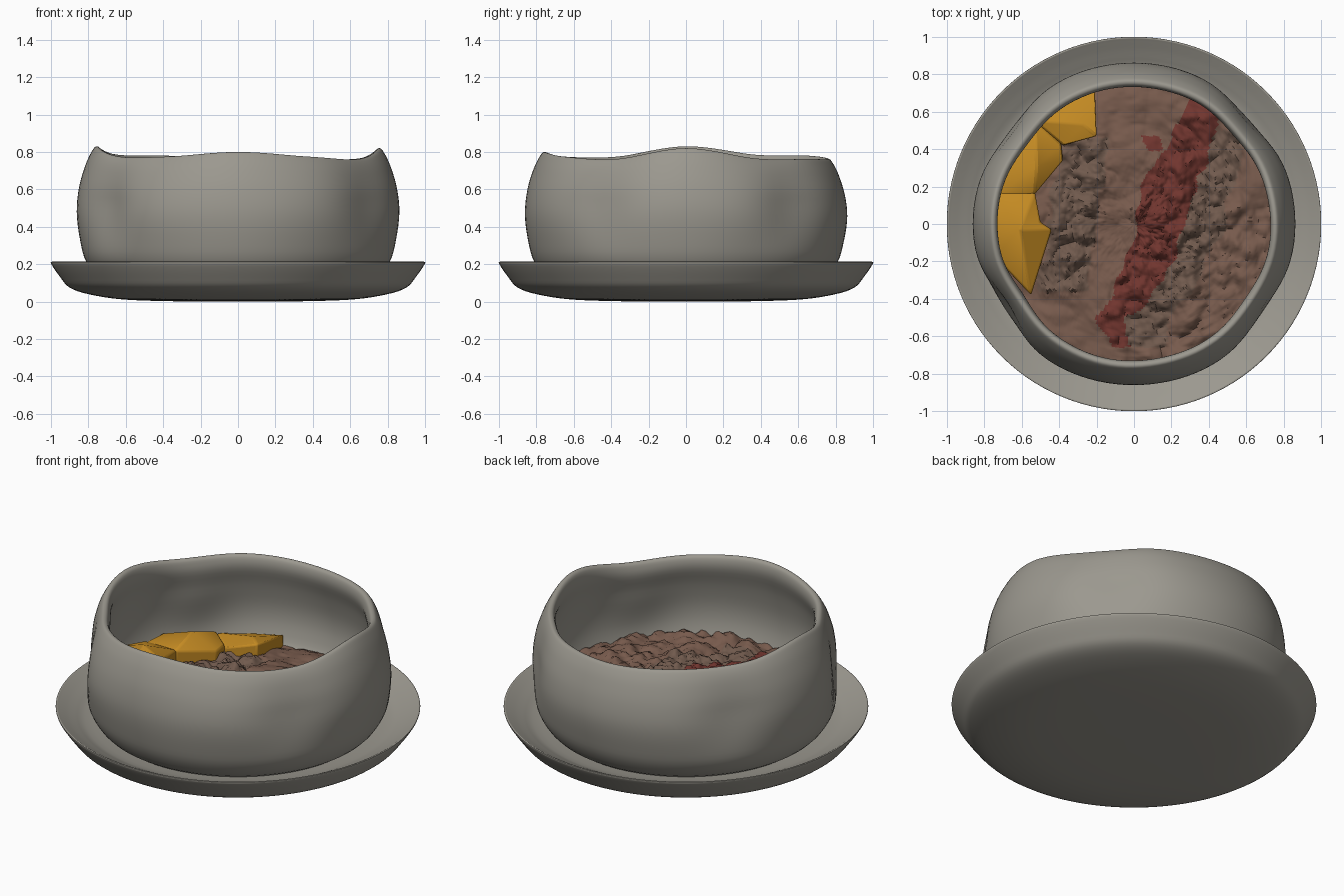
import bpy, bmesh, math
from mathutils import Vector, noise

if "Cube" in bpy.data.objects:
    bpy.data.objects.remove(bpy.data.objects["Cube"])


def mat(name, rgb):
    m = bpy.data.materials.new(name)
    m.diffuse_color = (*rgb, 1)
    m.use_nodes = True
    m.node_tree.nodes["Principled BSDF"].inputs["Base Color"].default_value = m.diffuse_color
    return m


STONE = mat("stone grey", (0.33, 0.315, 0.275))
BROWN = mat("brown", (0.185, 0.103, 0.073))
CRUMB = mat("grey brown", (0.165, 0.103, 0.075))
RED = mat("dark red", (0.165, 0.036, 0.028))
YELLOW = mat("amber", (0.56, 0.26, 0.017))


def finish(bm, name, mats, angle=40):
    bmesh.ops.remove_doubles(bm, verts=bm.verts, dist=1e-5)
    bmesh.ops.recalc_face_normals(bm, faces=bm.faces)
    me = bpy.data.meshes.new(name)
    bm.to_mesh(me)
    bm.free()
    for m in mats:
        me.materials.append(m)
    ob = bpy.data.objects.new(name, me)
    bpy.context.collection.objects.link(ob)
    bpy.ops.object.select_all(action='DESELECT')
    ob.select_set(True)
    bpy.context.view_layer.objects.active = ob
    bpy.ops.object.shade_smooth_by_angle(angle=math.radians(angle))
    return ob


def catmull(a, b, c, d, t):
    return 0.5 * (2*b + (c-a)*t + (2*a-5*b+4*c-d)*t*t + (3*b-a-3*c+d)*t**3)


def smooth_profile(pts, steps=4):
    p = [pts[0]] + pts + [pts[-1]]
    out = []
    for i in range(1, len(p) - 2):
        for s in range(steps):
            out.append([catmull(p[i-1][k], p[i][k], p[i+1][k], p[i+2][k], s/steps) for k in (0, 1)])
    return out + [list(pts[-1])]


def revolve(name, pts, warp, segs=112):
    bm = bmesh.new()
    prof = smooth_profile(pts)
    cols = []
    for i in range(segs):
        a = 2 * math.pi * i / segs
        col = []
        for r, z in prof:
            r, z = warp(max(r, 0), z, a)
            col.append(bm.verts.new((r*math.cos(a), r*math.sin(a), z)))
        cols.append(col)
    for i in range(segs):
        c, d = cols[i], cols[(i+1) % segs]
        for j in range(len(prof) - 1):
            bm.faces.new((c[j], d[j], d[j+1], c[j+1]))
    bmesh.ops.remove_doubles(bm, verts=bm.verts, dist=1e-5)
    bmesh.ops.dissolve_degenerate(bm, edges=bm.edges, dist=1e-6)
    return finish(bm, name, [STONE])


# Saucer
revolve("saucer", [(0, 0), (0.35, 0.002), (0.62, 0.012), (0.80, 0.04), (0.90, 0.075), (0.95, 0.13),
                   (0.998, 0.20), (0.995, 0.213), (0.978, 0.205), (0.90, 0.165), (0.80, 0.13),
                   (0.5, 0.10), (0, 0.10)], lambda r, z, a: (r, z))

# Bowl: round at the foot, pinched in four places towards a wavy rim
RIM = [.82, .765, .762, .762, .78, .785, .83, .775, .775, .80, .775, .762]   # every 30 degrees
DENTS = [(42, .042), (143, .042), (212, .06), (326, .036)]


def rim_height(a):
    u = (math.degrees(a) % 360) / 30
    i = int(u)
    return catmull(*(RIM[(i+k) % 12] for k in (-1, 0, 1, 2)), u - i)


def pinch(z, a):
    deg = math.degrees(a) % 360
    d = sum(s * math.exp(-(((deg - c + 180) % 360 - 180) / 14)**2) for c, s in DENTS)
    t = min(max((z - 0.2) / 0.32, 0), 1)
    return d * t*t*(3 - 2*t) * (1 - 0.6 * min(max((z - 0.55) / 0.22, 0), 1))


def bowl_warp(r, z, a):
    k = min(max((z - 0.3) / 0.5, 0), 1.05)
    wob = 0.006 * noise.noise(Vector((math.cos(a)*2, math.sin(a)*2, z*3))) * k
    return max(r - (pinch(z, a) + wob) * min(r / 0.7, 1), 0), z + (rim_height(a) - 0.80) * k


revolve("bowl", [(0, 0.08), (0.55, 0.08), (0.73, 0.12), (0.81, 0.21), (0.845, 0.33), (0.862, 0.47),
                 (0.848, 0.60), (0.815, 0.71), (0.784, 0.775), (0.762, 0.80), (0.738, 0.785),
                 (0.734, 0.72), (0.772, 0.60), (0.80, 0.45), (0.79, 0.32), (0.74, 0.21),
                 (0.6, 0.15), (0, 0.14)], bowl_warp)

# Filling: lumpy surface with a red stripe and crumbly bands beside it
STRIPE = [(-.8, -.08, .04), (-.64, -.08, .05), (-.5, -.115, .09), (-.3, .035, .12), (0, .15, .125),
          (.2, .19, .14), (.45, .31, .115), (.6, .36, .10), (.8, .42, .09)]   # y, centre x, half width


def stripe(y):
    for (y0, x0, w0), (y1, x1, w1) in zip(STRIPE, STRIPE[1:]):
        if y <= y1:
            t = max((y - y0) / (y1 - y0), 0)
            return x0 + (x1-x0)*t, w0 + (w1-w0)*t
    return STRIPE[-1][1:]


def region(x, y):
    """Return material index and crumble strength at a point."""
    x += 0.05 * noise.noise(Vector((x*9, y*9, 3)))
    c, w = stripe(y)
    if abs(x - c) < w and y > -0.66:
        return 2, 0.8
    if -0.66 < y < 0.5 and c + w <= x < c + w + 0.20:
        return 1, 1.0
    if -0.36 < y < 0.46 and abs(x + 0.33 - 0.15 * y) < 0.13:
        return 1, 1.0
    if abs(x - 0.09) < 0.05 and abs(y - 0.43) < 0.04:
        return 2, 0.2
    return 0, (0.7 if x > c and y < 0.1 else 0.25)


def food_height(x, y):
    k = sum(region(x+dx, y+dy)[1] for dx, dy in ((0, 0), (.03, 0), (-.03, 0), (0, .03), (0, -.03))) / 5
    h = 0.258 + 0.02*(x - y) + 0.035*noise.noise(Vector((x*4, y*4, 0)))
    crumbs = noise.turbulence(Vector((x*8, y*8, 1.7)), 4, True)
    edge = max(0, 1 - (x*x + y*y) / 0.62)
    return h + k * 0.085 * (crumbs - 0.3) + 0.03 * edge


bm = bmesh.new()
RINGS, SEGS = 84, 240
rings = []
for j in range(1, RINGS + 1):
    ring = []
    for i in range(SEGS):
        a = 2 * math.pi * i / SEGS
        r = (0.80 - pinch(0.27, a)) * j / RINGS
        x, y = r*math.cos(a), r*math.sin(a)
        ring.append(bm.verts.new((x, y, food_height(x, y))))
    rings.append(ring)
mid = bm.verts.new((0, 0, food_height(0, 0)))
for i in range(SEGS):
    n = (i + 1) % SEGS
    bm.faces.new((mid, rings[0][i], rings[0][n]))
    for p, q in zip(rings, rings[1:]):
        bm.faces.new((p[i], q[i], q[n], p[n]))
for f in bm.faces:
    c = f.calc_center_median()
    f.material_index = region(c.x, c.y)[0]
food = finish(bm, "filling", [BROWN, CRUMB, RED], 50)
if sum(p.normal.z for p in food.data.polygons) < 0:
    food.data.flip_normals()

# Amber slabs leaning on the left wall, each folded up to a peak (last point)
SLABS = {
    "upper_slab": [(-.20, .47, .35), (-.21, .74, .30), (-.37, .68, .29), (-.53, .55, .30),
                   (-.38, .42, .30), (-.27, .53, .355)],
    "middle_slab": [(-.38, .34, .31), (-.39, .43, .31), (-.53, .55, .31), (-.72, .30, .34),
                    (-.745, .14, .33), (-.53, .16, .34), (-.52, .31, .405)],
    "lower_slab": [(-.53, .17, .34), (-.74, .17, .34), (-.77, 0, .37), (-.74, -.18, .34),
                   (-.55, -.38, .30), (-.44, -.03, .35), (-.50, .01, .36), (-.61, -.03, .43)],
}
for name, (*pts, peak) in SLABS.items():
    bm = bmesh.new()
    top = [bm.verts.new(p) for p in pts]
    low = [bm.verts.new((x, y, 0.22)) for x, y, z in pts]
    hub = bm.verts.new(peak)
    for i in range(len(pts)):
        n = (i + 1) % len(pts)
        bm.faces.new((hub, top[i], top[n]))
        bm.faces.new((top[i], low[i], low[n], top[n]))
    bm.faces.new(low)
    slab = finish(bm, name, [YELLOW], 35)
    bev = slab.modifiers.new("soft_edges", 'BEVEL')
    bev.width, bev.segments = 0.01, 2
